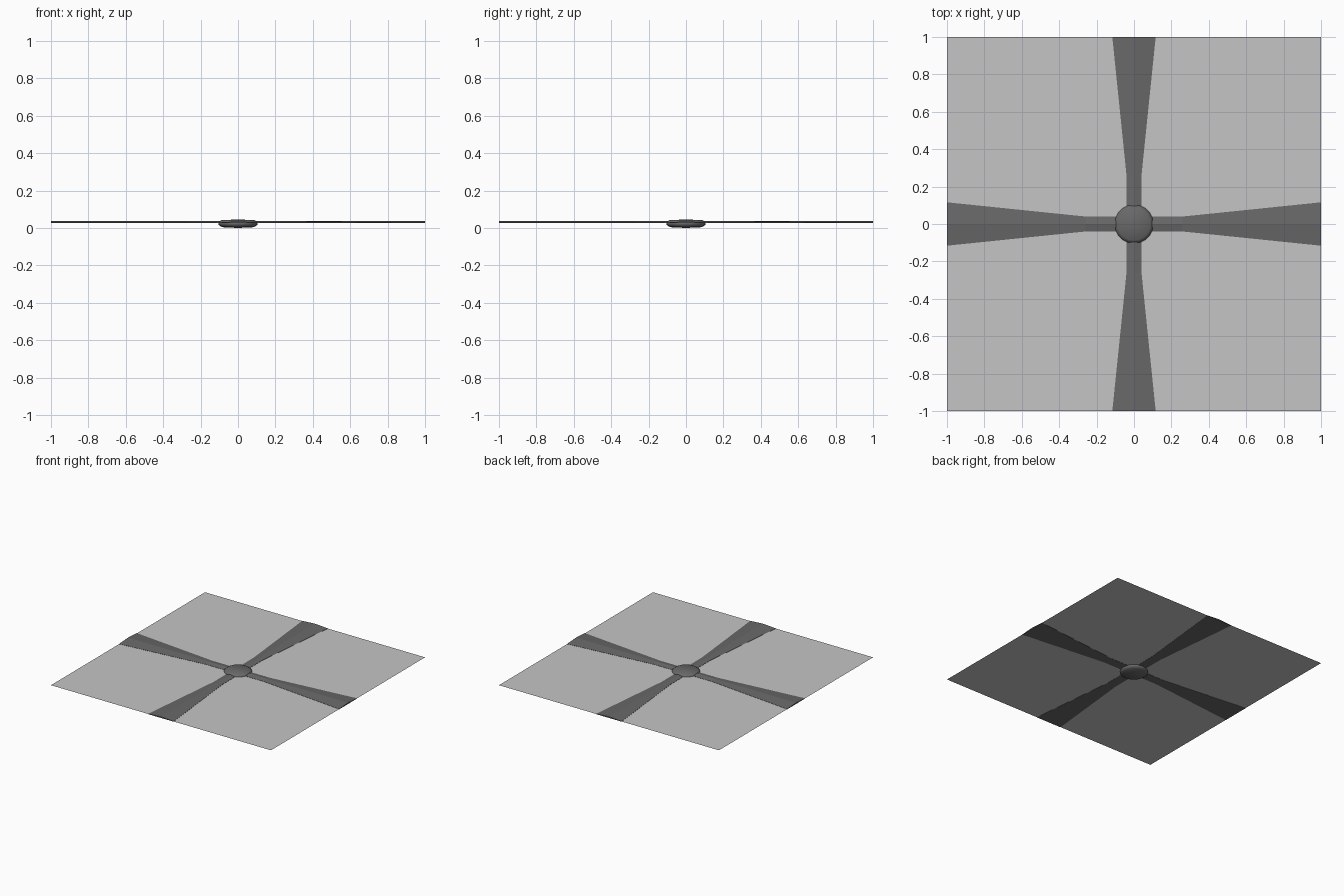
import bpy, bmesh, math

if "Cube" in bpy.data.objects:
    bpy.data.objects.remove(bpy.data.objects["Cube"])


def material(name, v):
    m = bpy.data.materials.new(name)
    m.diffuse_color = (v, v, v, 1)
    m.use_nodes = True
    m.node_tree.nodes["Principled BSDF"].inputs["Base Color"].default_value = m.diffuse_color
    return m


def make(name, bm, mat):
    bmesh.ops.recalc_face_normals(bm, faces=bm.faces[:])
    me = bpy.data.meshes.new(name)
    bm.to_mesh(me)
    bm.free()
    ob = bpy.data.objects.new(name, me)
    bpy.context.collection.objects.link(ob)
    me.materials.append(mat)
    return ob


light = material("light grey", 0.56)
dark = material("dark grey", 0.14)

# thin square sheet swept by the rotor
bm = bmesh.new()
bm.faces.new([bm.verts.new((x, y, 0.027)) for x, y in ((-1, -1), (1, -1), (1, 1), (-1, 1))])
make("rotor_sheet", bm, light)

# four flared blades with a shallow ridge, narrow at the hub
for i in range(4):
    a = i * math.pi / 2
    bm = bmesh.new()
    rings = []
    for r, w in ((0.05, 0.04), (0.26, 0.04), (1.0, 0.116)):
        ring = []
        for s, z in ((-w, 0.0255), (w, 0.0255), (w, 0.0285), (0, 0.036), (-w, 0.0285)):
            ring.append(bm.verts.new((r * math.cos(a) - s * math.sin(a),
                                      r * math.sin(a) + s * math.cos(a), z)))
        rings.append(ring)
    for p, q in zip(rings, rings[1:]):
        for k in range(5):
            n = (k + 1) % 5
            bm.faces.new((p[k], p[n], q[n], q[k]))
    bm.faces.new(rings[0])
    bm.faces.new(rings[-1])
    make("blade_%d" % (i + 1), bm, dark)

# rounded hub, revolved from a profile
bm = bmesh.new()
profile = [(0, 0.001), (0.086, 0.004), (0.104, 0.016), (0.104, 0.03), (0.088, 0.042), (0, 0.045)]
pts = [bm.verts.new((r, 0, z)) for r, z in profile]
edges = [bm.edges.new(e) for e in zip(pts, pts[1:])]
bmesh.ops.spin(bm, geom=pts + edges, cent=(0, 0, 0), axis=(0, 0, 1),
               angle=2 * math.pi, steps=20, use_merge=True)
bmesh.ops.remove_doubles(bm, verts=bm.verts[:], dist=0.0005)
hub = make("hub", bm, dark)
# rest the model on z = 0
for v in hub.data.vertices:
    if v.co.z < 0.002:
        v.co.z = 0
for p in hub.data.polygons:
    p.use_smooth = True
